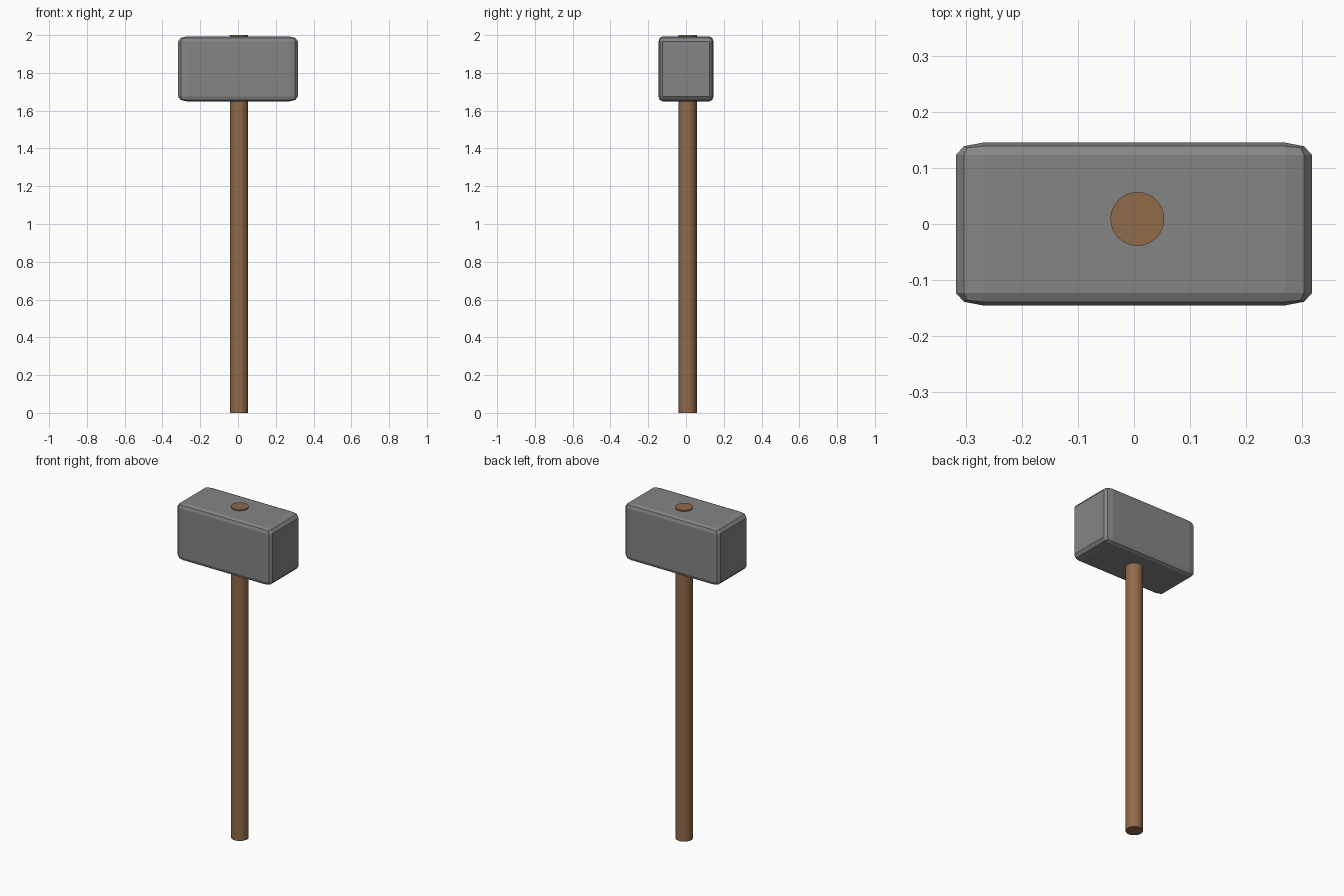
import bpy

if "Cube" in bpy.data.objects:
    bpy.data.objects.remove(bpy.data.objects["Cube"])


def material(name, rgb):
    mat = bpy.data.materials.new(name)
    mat.diffuse_color = (*rgb, 1.0)
    mat.use_nodes = True
    mat.node_tree.nodes["Principled BSDF"].inputs["Base Color"].default_value = mat.diffuse_color
    return mat


wood = material("brown wood", (0.28, 0.145, 0.068))
metal = material("grey metal", (0.235, 0.235, 0.235))

# Handle: a long round shaft, slightly off-centre, poking out of the head
bpy.ops.mesh.primitive_cylinder_add(vertices=32, radius=0.048, depth=2.0,
                                    location=(0.006, 0.009, 1.0))
handle = bpy.context.object
handle.name = "handle"
handle.data.materials.append(wood)

# Head: a stretched cube whose bevel stretches along with it
bpy.ops.mesh.primitive_cube_add(size=2, location=(0, 0, 1.821))
head = bpy.context.object
head.name = "hammer_head"
head.scale = (0.317, 0.145, 0.172)
head.data.materials.append(metal)
bevel = head.modifiers.new("chamfer", "BEVEL")
bevel.width = 0.15
bevel.segments = 2
bevel.limit_method = "ANGLE"
